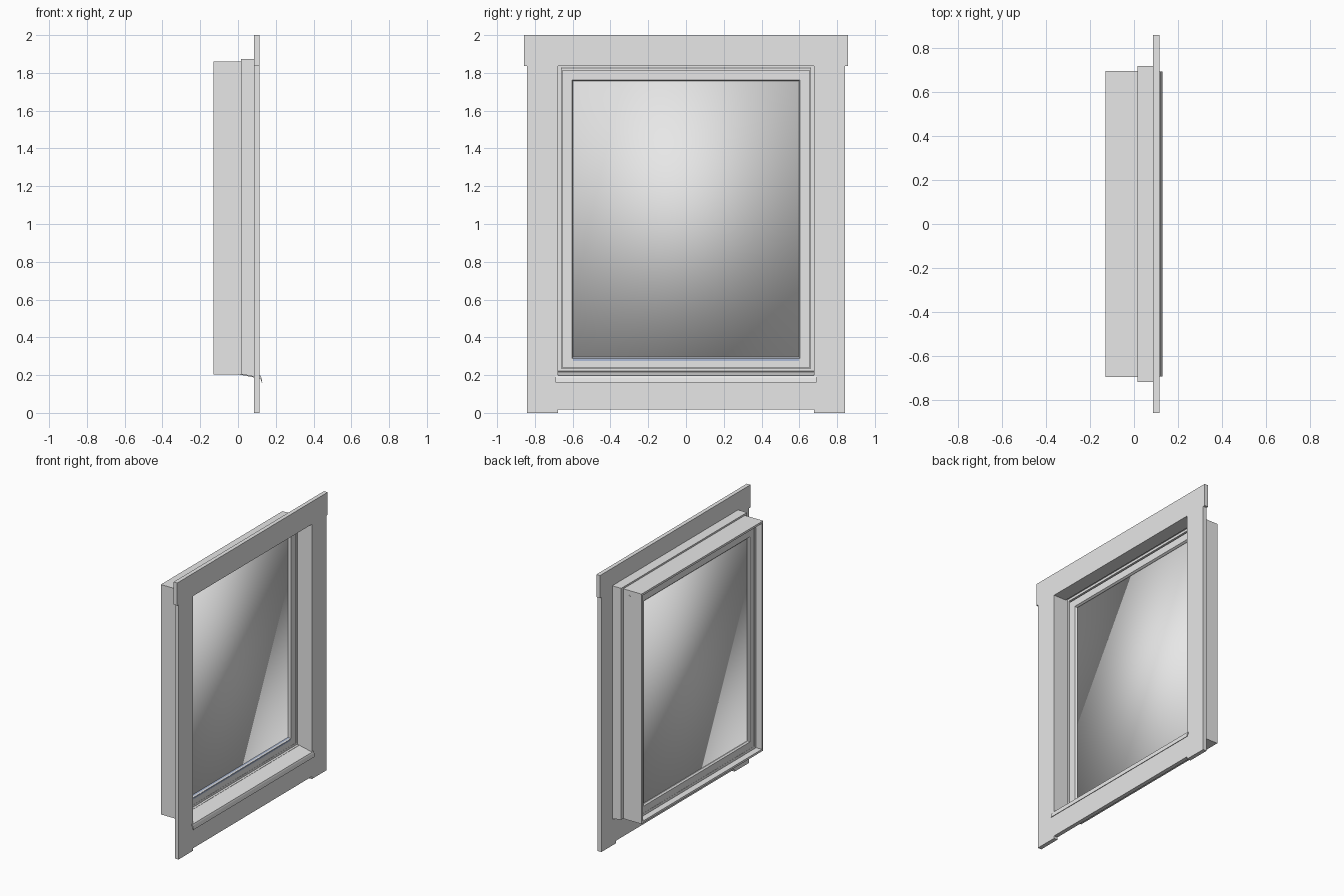
import bpy, bmesh

if "Cube" in bpy.data.objects:
    bpy.data.objects.remove(bpy.data.objects["Cube"])


def material(name, rgb):
    m = bpy.data.materials.new(name)
    m.diffuse_color = (*rgb, 1)
    m.use_nodes = True
    m.node_tree.nodes["Principled BSDF"].inputs["Base Color"].default_value = m.diffuse_color
    return m


GREY = material("light_grey", (0.8, 0.8, 0.8))
BLUE = material("pale_blue", (0.42, 0.5, 0.68))


def finish(name, bm, mat=GREY):
    bmesh.ops.recalc_face_normals(bm, faces=bm.faces)
    me = bpy.data.meshes.new(name)
    bm.to_mesh(me)
    bm.free()
    me.materials.append(mat)
    ob = bpy.data.objects.new(name, me)
    bpy.context.collection.objects.link(ob)
    return ob


def box(name, x0, x1, y0, y1, z0, z1, mat=GREY):
    bm = bmesh.new()
    bmesh.ops.create_cube(bm, size=1)
    for v in bm.verts:
        v.co = (x0 if v.co.x < 0 else x1,
                y0 if v.co.y < 0 else y1,
                z0 if v.co.z < 0 else z1)
    return finish(name, bm, mat)


def extrude_y(name, profile, half, mat=GREY):
    """Extrude an (x, z) outline across the window width."""
    bm = bmesh.new()
    f = bm.faces.new([bm.verts.new((x, -half, z)) for x, z in profile])
    r = bmesh.ops.extrude_face_region(bm, geom=[f])
    for g in r["geom"]:
        if isinstance(g, bmesh.types.BMVert):
            g.co.y = half
    return finish(name, bm, mat)


def frame_loop(name, half, z0, z1, profile):
    """Sweep a closed (inset, x) profile around a rectangle with mitred corners."""
    bm = bmesh.new()
    rings = []
    for d, x in profile:
        h, a, b = half - d, z0 + d, z1 - d
        rings.append([bm.verts.new((x, y, z))
                      for y, z in ((-h, a), (h, a), (h, b), (-h, b))])
    for i, r in enumerate(rings):
        s = rings[(i + 1) % len(rings)]
        for k in range(4):
            j = (k + 1) % 4
            bm.faces.new((r[k], r[j], s[j], s[k]))
    return finish(name, bm)


# flat casing boards on the wall face
X0, X1 = 0.086, 0.115
box("head_casing", X0, X1, -0.857, 0.857, 1.837, 2.0)
for s, side in ((-1, "left"), (1, "right")):
    ys = sorted((s * 0.677, s * 0.842))
    box(side + "_casing", X0, X1, *ys, 0, 1.837)
box("apron_casing", X0, X1, -0.677, 0.677, 0.018, 0.183)

# jamb extension: two sides and a head, sides follow the sloping sill
box("head_jamb", 0.015, X0, -0.717, 0.717, 1.837, 1.873)
for s, side in ((-1, "left"), (1, "right")):
    ob = extrude_y(side + "_jamb", [(0.015, 0.205), (X0, 0.192), (X0, 1.837), (0.015, 1.837)], 0.02)
    ob.location.y = s * 0.697

# main frame: thin outer wall with a stop beside the sash
frame_loop("window_frame", 0.693, 0.203, 1.861,
           [(0, -0.13), (0.015, -0.13), (0.015, -0.085), (0.033, -0.085),
            (0.033, 0.0), (0.016, 0.0), (0.016, 0.015), (0, 0.015)])

# sash with bevelled glazing edges on both faces
frame_loop("sash", 0.655, 0.237, 1.815,
           [(0, -0.085), (0.049, -0.085), (0.058, -0.075),
            (0.058, -0.012), (0.052, 0.0), (0, 0.0)])
frame_loop("sash_seal", 0.662, 0.23, 1.822,
           [(0, -0.07), (0.01, -0.07), (0.01, -0.02), (0, -0.02)])

# softly shaded glass unit
glass = box("glass", -0.07, -0.018, -0.6, 0.6, 0.29, 1.76)
for p in glass.data.polygons:
    p.use_smooth = True

# blue strip along the bottom of the glass
extrude_y("glazing_strip", [(-0.019, 0.288), (-0.019, 0.297), (-0.014, 0.297),
                            (0.001, 0.287), (0.001, 0.276), (-0.012, 0.276)], 0.597, BLUE)

# sloping sill inside the opening and its drip nose
extrude_y("sill", [(-0.002, 0.221), (0.112, 0.196), (0.112, 0.182), (-0.002, 0.205)], 0.677)
extrude_y("sill_nose", [(0.112, 0.2), (0.12, 0.197), (0.124, 0.186), (0.129, 0.16),
                        (0.126, 0.16), (0.119, 0.182), (0.112, 0.184)], 0.692)

# small screw caps on the frame sides
for s, side in ((-1, "left"), (1, "right")):
    bm = bmesh.new()
    bmesh.ops.create_cone(bm, cap_ends=True, segments=10, radius1=0.006, radius2=0.006, depth=0.002)
    cap = finish(side + "_screw_cap", bm)
    cap.rotation_euler.x = 1.5708
    cap.location = (-0.035, s * 0.693, 1.822)
